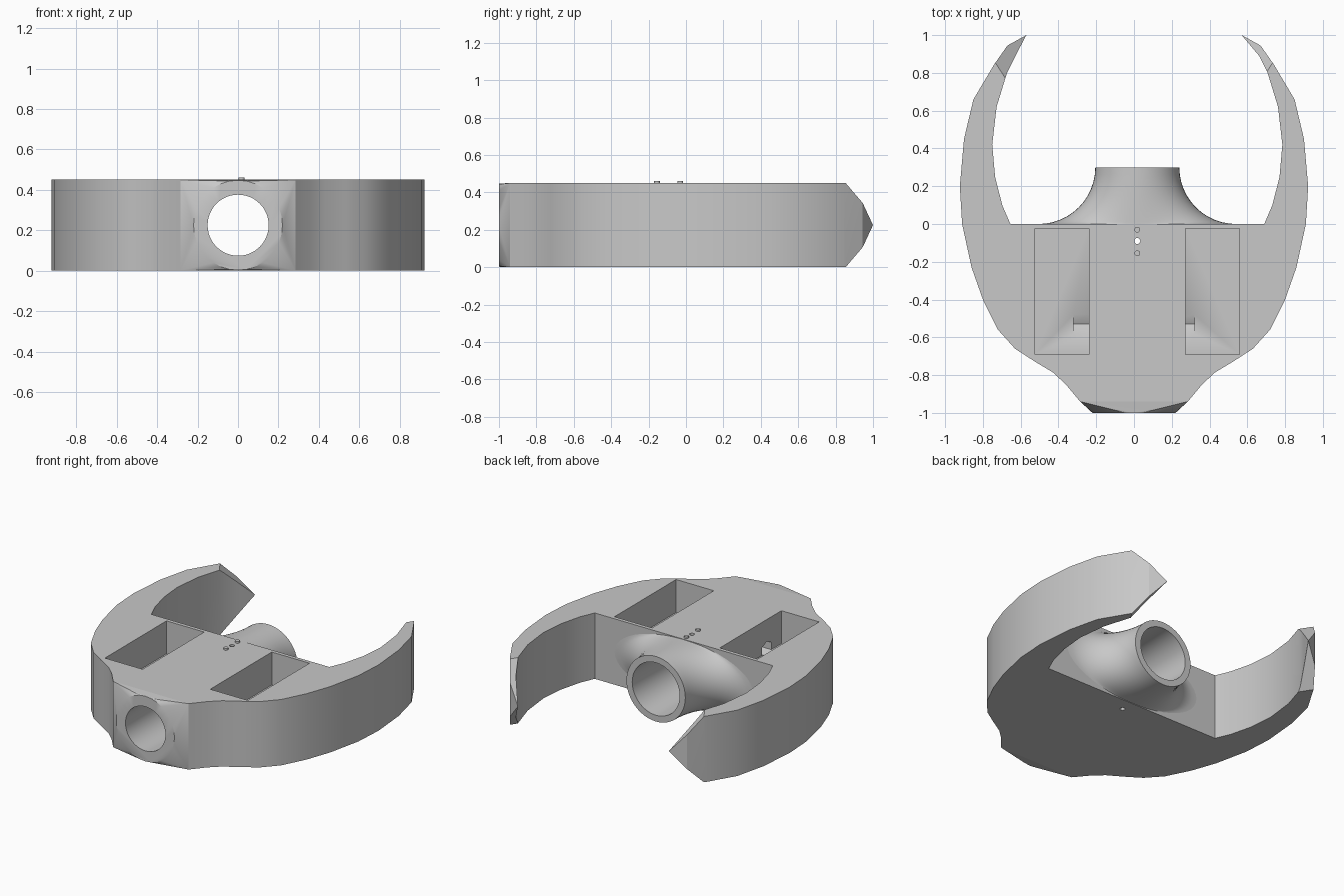
import bpy, bmesh
from math import sin, cos, pi
from mathutils import Vector

cube = bpy.data.objects.get("Cube")
if cube:
    bpy.data.objects.remove(cube, do_unlink=True)

H = 0.45          # body height
MID = H / 2       # height of the tube axis
SHIFT = 0.0175    # sideways offset of the rear tube, pockets and bay

grey = bpy.data.materials.new("plain grey")
grey.use_nodes = True
grey.diffuse_color = (0.58, 0.58, 0.58, 1)
grey.node_tree.nodes["Principled BSDF"].inputs["Base Color"].default_value = grey.diffuse_color


def finish(name, bm):
    bmesh.ops.recalc_face_normals(bm, faces=bm.faces)
    mesh = bpy.data.meshes.new(name)
    bm.to_mesh(mesh)
    bm.free()
    obj = bpy.data.objects.new(name, mesh)
    mesh.materials.append(grey)
    bpy.context.collection.objects.link(obj)
    return obj


def prism(name, points, along):
    """Extrude a flat loop of 3D points along a vector."""
    bm = bmesh.new()
    face = bm.faces.new([bm.verts.new(p) for p in points])
    new = bmesh.ops.extrude_face_region(bm, geom=[face])["geom"]
    bmesh.ops.translate(bm, vec=along, verts=[v for v in new if isinstance(v, bmesh.types.BMVert)])
    return finish(name, bm)


def ring(y, cx, rx, rz, n=48):
    return [(cx + rx * cos(2 * pi * i / n), y, MID + rz * sin(2 * pi * i / n)) for i in range(n)]


def loft(name, rings):
    bm = bmesh.new()
    loops = [[bm.verts.new(p) for p in r] for r in rings]
    for a, b in zip(loops, loops[1:]):
        for i in range(len(a)):
            j = (i + 1) % len(a)
            bm.faces.new((a[i], a[j], b[j], b[i]))
    bm.faces.new(loops[0])
    bm.faces.new(loops[-1])
    return finish(name, bm)


def box(name, x0, x1, y0, y1, z0, z1):
    pts = [(x0, y0, z0), (x1, y0, z0), (x1, y1, z0), (x0, y1, z0)]
    return prism(name, pts, (0, 0, z1 - z0))


def disc(x, y, z, r, n=16):
    return [(x + r * cos(2 * pi * i / n), y + r * sin(2 * pi * i / n), z) for i in range(n)]


def cut(obj, cutters):
    bpy.context.view_layer.objects.active = obj
    for c in cutters:
        c.hide_render = True
        mod = obj.modifiers.new("cut", "BOOLEAN")
        mod.operation = "DIFFERENCE"
        mod.solver = "EXACT"
        mod.object = c
        bpy.ops.object.modifier_apply(modifier=mod.name)


# Main body: rounded shell with two curved arms around an open rear bay
outer = [(0.57, 1.0), (0.67, 0.945), (0.74, 0.845), (0.85, 0.66), (0.9, 0.45), (0.922, 0.2),
         (0.91, 0.0), (0.86, -0.23), (0.8, -0.4), (0.72, -0.56), (0.63, -0.66), (0.53, -0.725),
         (0.43, -0.785), (0.36, -0.85), (0.285, -0.94)]
inner = [(0.672, 0.0), (0.715, 0.1), (0.753, 0.25), (0.768, 0.42), (0.745, 0.62),
         (0.69, 0.8), (0.645, 0.89)]
outline = outer + [(-x, y) for x, y in reversed(outer)]
outline += [(SHIFT - x, y) for x, y in reversed(inner)] + [(SHIFT + x, y) for x, y in inner]
body = prism("body", [(x, y, 0) for x, y in outline], (0, 0, H))

# Tube bore, slightly wider at the rear
bore = loft("bore_cutter", [ring(-1.05, 0, 0.15, 0.15), ring(0.33, SHIFT, 0.18, 0.18)])

cutters = [bore]

# Wedge points at the arm tips
wedge = [(-0.048, 0.5), (0.217, MID), (-0.048, -0.05), (0.5, -0.05), (0.5, 0.5)]
for side in (1, -1):
    along = Vector((-0.84 * side, 0.54, 0))
    across = Vector((0.54 * side, 0.84, 0))
    start = Vector((0.735 * side, 0.855, 0)) - across * 0.3
    cutters.append(prism("tip_cutter", [start + along * s + Vector((0, 0, z)) for s, z in wedge],
                         across * 0.6))

# Pockets in the top, each with a hexagonal window into the bore
for side in (1, -1):
    cx = SHIFT + 0.398 * side
    cutters.append(box("pocket_cutter", cx - 0.1425, cx + 0.1425, -0.69, -0.025, MID, H + 0.1))
    hexagon = [(side * 0.1, -0.53 + 0.06 * sin(pi * i / 3), 0.25 + 0.05 * cos(pi * i / 3))
               for i in range(6)]
    cutters.append(prism("window_cutter", hexagon, (0.22 * side, 0, 0)))

# Small hole from top to bottom
cutters.append(prism("pin_hole_cutter", disc(SHIFT, -0.09, -0.1, 0.016), (0, 0, 0.7)))
cut(body, cutters)

# Front collar: rectangle blending to a round mouth
bm = bmesh.new()
for p in [(x, -0.94, z) for x in (-0.285, 0.285) for z in (0, H)] + ring(-1.0, 0, 0.22, 0.2225, 32):
    bm.verts.new(p)
bmesh.ops.convex_hull(bm, input=bm.verts)
collar = finish("front_collar", bm)
cut(collar, [bore])

# Rear tube: flares sideways to meet the body
steps = [i / 12 * pi / 2 for i in range(13)]
tube = loft("rear_tube", [ring(0.3 - 0.3 * sin(a), SHIFT, 0.2225 + 0.3 * (1 - cos(a)), 0.2225)
                          for a in steps])
cut(tube, [bore])

# Small studs either side of the pin hole
parts = [body, collar, tube]
for y in (-0.03, -0.155):
    parts.append(prism("stud", disc(SHIFT, y, H - 0.02, 0.015), (0, 0, 0.032)))

for c in cutters:
    bpy.data.objects.remove(c, do_unlink=True)

bpy.ops.object.select_all(action="DESELECT")
for obj in parts:
    obj.select_set(True)
bpy.context.view_layer.objects.active = body
bpy.ops.object.shade_smooth_by_angle(angle=pi / 7)
